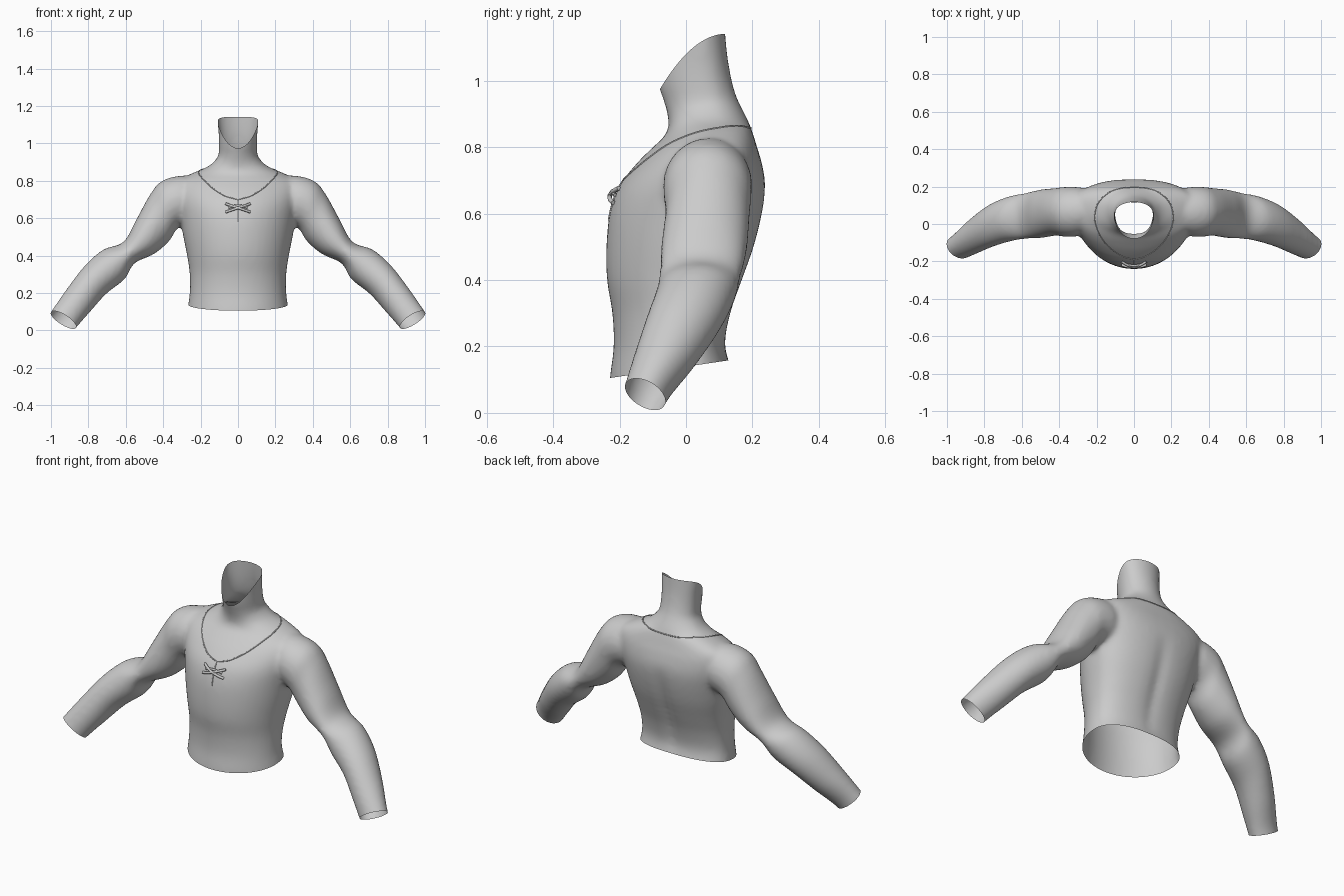
import bpy, bmesh, math
from mathutils import Vector
from mathutils.bvhtree import BVHTree

if "Cube" in bpy.data.objects:
    bpy.data.objects.remove(bpy.data.objects["Cube"])


def spline(keys, steps):
    """Catmull-Rom interpolation through tuples of any length."""
    out = []
    for i in range(len(keys) - 1):
        p0, p1 = keys[max(i - 1, 0)], keys[i]
        p2, p3 = keys[i + 1], keys[min(i + 2, len(keys) - 1)]
        for s in range(steps):
            t = s / steps
            out.append(tuple(0.5 * (2 * b + (c - a) * t + (2 * a - 5 * b + 4 * c - d) * t * t
                                    + (3 * b - a - 3 * c + d) * t ** 3)
                             for a, b, c, d in zip(p0, p1, p2, p3)))
    return out + [tuple(keys[-1])]


def loft(bm, rings):
    """Closed skin over a list of rings."""
    vs = [[bm.verts.new(p) for p in r] for r in rings]
    n = len(vs[0])
    for a, b in zip(vs, vs[1:]):
        for i in range(n):
            bm.faces.new((a[i], a[(i + 1) % n], b[(i + 1) % n], b[i]))
    bm.faces.new(vs[0][::-1])
    bm.faces.new(vs[-1])


N = 48
ANG = [2 * math.pi * i / N for i in range(N)]


def spow(v, p):
    return math.copysign(abs(v) ** p, v)


# Torso and neck sections: z, half width, front y, back y
TORSO = [(.02, .276, -.23, .147), (.10, .272, -.23, .145), (.20, .258, -.218, .12),
         (.30, .258, -.222, .137), (.40, .272, -.238, .172), (.50, .292, -.240, .207),
         (.60, .310, -.230, .231), (.68, .328, -.203, .239), (.75, .342, -.150, .229),
         (.80, .325, -.100, .214), (.84, .245, -.060, .202), (.88, .155, -.053, .187),
         (.93, .108, -.064, .162), (.97, .102, -.080, .146), (1.03, .104, -.088, .132),
         (1.10, .112, -.092, .122), (1.22, .122, -.10, .112)]


def torso_ring(z, w, yf, yb):
    yc = yf * .4 + yb * .6
    ring = []
    groove = .014 * max(0, 1 - ((z - .42) / .27) ** 2)
    p = .82 if z < .86 else 1
    for a in ANG:
        c, s = math.cos(a), math.sin(a)
        if s < 0:
            ring.append((w * c, yc + (yc - yf) * s, z))
        else:
            x = w * spow(c, p)
            ring.append((x, yc + (yb - yc) * spow(s, p) - groove * math.exp(-(x / .04) ** 2) * s, z))
    return ring


# Arm sections: upper x, upper z, lower x, lower z, front y, back y
ARM = [(.20, .82, .20, .58, .00, .17), (.30, .828, .27, .57, -.06, .195),
       (.405, .80, .325, .545, -.068, .198), (.468, .73, .370, .475, -.062, .192),
       (.545, .59, .45, .408, -.075, .184), (.612, .473, .555, .358, -.080, .165),
       (.72, .432, .605, .275, -.092, .148), (.82, .345, .705, .195, -.122, .105),
       (.92, .215, .79, .10, -.160, .030), (1.0, .10, .868, .01, -.192, -.05),
       (1.06, .015, .93, -.075, -.22, -.09)]


def arm_ring(side, ux, uz, lx, lz, yf, yb):
    return [(side * ((ux + lx) / 2 + (ux - lx) / 2 * math.sin(a)),
             (yf + yb) / 2 + (yb - yf) / 2 * math.cos(a),
             (uz + lz) / 2 + (uz - lz) / 2 * math.sin(a)) for a in ANG]


# Body: overlapping solids fused into one smooth skin
bm = bmesh.new()
loft(bm, [torso_ring(*k) for k in spline(TORSO, 4)])
for side in (1, -1):
    loft(bm, [arm_ring(side, *k) for k in spline(ARM, 5)])
bmesh.ops.recalc_face_normals(bm, faces=bm.faces)
mesh = bpy.data.meshes.new("shirt_body")
bm.to_mesh(mesh)
bm.free()
body = bpy.data.objects.new("shirt_body", mesh)
bpy.context.collection.objects.link(body)
bpy.context.view_layer.objects.active = body
body.select_set(True)
m = body.modifiers.new("fuse", 'REMESH')
m.mode = 'VOXEL'
m.voxel_size = .013
m2 = body.modifiers.new("soften", 'SMOOTH')
m2.factor, m2.iterations = .5, 6
for name in ("fuse", "soften"):
    bpy.ops.object.modifier_apply(modifier=name)

# Open the hem, neck and wrists
bm = bmesh.new()
bm.from_mesh(body.data)


def cut(co, no, inside):
    faces = [f for f in bm.faces if inside(f.calc_center_median())]
    geom = set(faces)
    for f in faces:
        geom.update(f.verts)
        geom.update(f.edges)
    bmesh.ops.bisect_plane(bm, geom=list(geom), plane_co=co, plane_no=no, clear_outer=True)


cut((0, -.23, .105), (0, .055, -.37), lambda c: abs(c.x) < .4 and c.z < .3)
cut((0, -.08, .97), (0, -.17, .195), lambda c: c.z > .9)
for s in (1, -1):
    cut((s * .933, -.12, .055), (s * .28, -.23, -.44), lambda c: c.x * s > .75)
# Arch the neck rim sideways
for v in bm.verts:
    if v.co.z > .93:
        t = (v.co.y - .017) / .1
        rim = .97 + (v.co.y + .08) * .872
        v.co.z += .042 * max(0, 1 - t * t) * max(0, min(1, (v.co.z - .93) / max(rim - .93, .02)))
bm.normal_update()
bvh = BVHTree.FromBMesh(bm)
bm.to_mesh(body.data)
bm.free()
bpy.ops.object.shade_smooth()


def tube(name, pts, radius, cyclic=False):
    cu = bpy.data.curves.new(name, 'CURVE')
    cu.dimensions = '3D'
    cu.bevel_depth, cu.bevel_resolution, cu.use_fill_caps = radius, 2, True
    sp = cu.splines.new('POLY')
    sp.points.add(len(pts) - 1)
    for q, p in zip(sp.points, pts):
        q.co = (*p, 1)
    sp.use_cyclic_u = cyclic
    ob = bpy.data.objects.new(name, cu)
    bpy.context.collection.objects.link(ob)


def front(x, z, lift=0):
    hit = bvh.ray_cast(Vector((x, -1, z)), Vector((0, 1, 0)))[0]
    return hit + Vector((0, -lift, 0))


# Neckline seam
half = [(0, -.19, .70), (.07, -.17, .72), (.14, -.11, .76), (.19, -.05, .815),
        (.215, .03, .855), (.19, .12, .87), (.1, .19, .865), (0, .2, .86)]
loop = half + [(-x, y, z) for x, y, z in half[-2:0:-1]]
tube("neckline_seam", [bvh.find_nearest(Vector(p))[0] for p in spline(loop + loop[:1], 6)[:-1]],
     .003, True)

# Front slit and crossed laces
tube("front_slit", [front(0, .70 - .12 * i / 8) for i in range(9)], .003)
for s, nm in ((1, "right"), (-1, "left")):
    tube("lace_" + nm, [front(s * .065 * t, .655 + .022 * t, .004 + .012 * (1 - t * t))
                        for t in [i / 6 - 1 for i in range(13)]], .007)
tube("lace_bar", [front(.05 * t, .668 - .012 * t * t, .004 + .01 * (1 - t * t))
                  for t in [i / 6 - 1 for i in range(13)]], .006)
